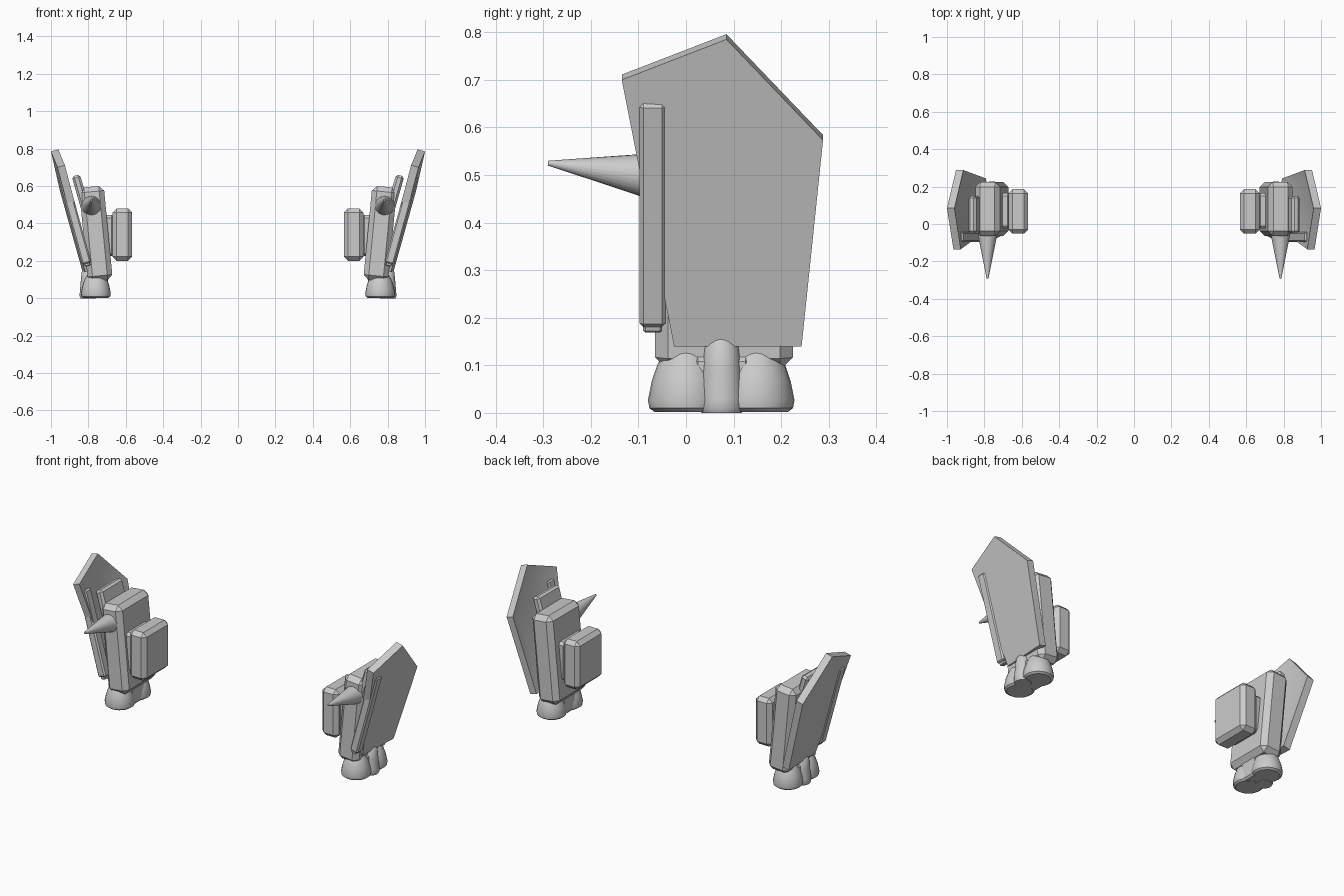
import bpy, bmesh
from math import radians
from mathutils import Matrix, Vector

if "Cube" in bpy.data.objects:
    bpy.data.objects.remove(bpy.data.objects["Cube"], do_unlink=True)

grey = bpy.data.materials.new("plain_grey")
grey.use_nodes = True
grey.diffuse_color = (0.6, 0.6, 0.6, 1)
grey.node_tree.nodes["Principled BSDF"].inputs["Base Color"].default_value = (0.6, 0.6, 0.6, 1)


def finish(name, bm):
    """Turn a left-hand part into an object mirrored to both sides."""
    bmesh.ops.recalc_face_normals(bm, faces=bm.faces)
    mesh = bpy.data.meshes.new(name)
    bm.to_mesh(mesh)
    bm.free()
    mesh.materials.append(grey)
    ob = bpy.data.objects.new(name, mesh)
    bpy.context.collection.objects.link(ob)
    ob.modifiers.new("Mirror", 'MIRROR').use_axis[0] = True
    bpy.ops.object.select_all(action='DESELECT')
    ob.select_set(True)
    bpy.context.view_layer.objects.active = ob
    bpy.ops.object.shade_smooth_by_angle(angle=radians(30))
    return ob


def box(name, centre, size, lean=0, bevel=0.02):
    """Chamfered box leaning outwards by an angle."""
    bm = bmesh.new()
    bmesh.ops.create_cube(bm, size=1)
    bmesh.ops.scale(bm, vec=size, verts=bm.verts)
    bmesh.ops.bevel(bm, geom=bm.edges[:], offset=bevel, segments=1, affect='EDGES')
    bm.transform(Matrix.Translation(centre) @ Matrix.Rotation(radians(lean), 4, 'Y'))
    return finish(name, bm)


def lathe(name, base, axis, profile, sides=24):
    """Round part from (radius, distance along axis) pairs."""
    bm = bmesh.new()
    turn = Vector(axis).to_track_quat('Z', 'Y').to_matrix().to_4x4()
    rings = []
    for radius, height in profile:
        ring = bmesh.ops.create_circle(bm, segments=sides, radius=radius)["verts"]
        bmesh.ops.translate(bm, vec=(0, 0, height), verts=ring)
        rings.append(ring)
    for a, b in zip(rings, rings[1:]):
        for i in range(sides):
            j = (i + 1) % sides
            bm.faces.new((a[i], a[j], b[j], b[i]))
    bm.faces.new(rings[0])
    bm.faces.new(rings[-1])
    bm.transform(Matrix.Translation(base) @ turn)
    return finish(name, bm)


# Leg body, inner pod and the block joining them
box("leg_body", (0.76, 0.08, 0.345), (0.133, 0.29, 0.505), 5.5, 0.027)
box("inner_pod", (0.618, 0.067, 0.34), (0.105, 0.238, 0.28), 0, 0.022)
box("pod_mount", (0.69, 0.07, 0.335), (0.06, 0.19, 0.22), 0, 0.015)

# Shield support plate and the strip along the shield's front edge
box("support_plate", (0.808, 0.05, 0.45), (0.045, 0.2, 0.43), 16, 0.012)
box("edge_strip", (0.873, -0.07, 0.42), (0.05, 0.055, 0.487), 15.4, 0.008)
box("strip_foot", (0.807, -0.07, 0.186), (0.032, 0.04, 0.03), 15.4, 0.005)

# Five-sided shield, leaning outwards, with a shallow recess inside
outline = [(0.085, 0.785), (-0.135, 0.70), (-0.025, 0.14), (0.243, 0.14), (0.288, 0.573)]
bm = bmesh.new()
outer = [bm.verts.new((1 + (y - 0.085) * 0.05 + (z - 0.785) * 0.275, y, z)) for y, z in outline]
inner = [bm.verts.new(v.co + Vector((-0.04, 0, 0.011))) for v in outer]
bm.faces.new(outer)
inside = bm.faces.new(inner[::-1])
for i in range(len(outer)):
    j = (i + 1) % len(outer)
    bm.faces.new((outer[i], inner[i], inner[j], outer[j]))
bmesh.ops.recalc_face_normals(bm, faces=bm.faces)
bmesh.ops.inset_region(bm, faces=[inside], thickness=0.05, depth=-0.01)
finish("shield", bm)

# Forward spike
lathe("spike", (0.783, -0.05, 0.495), (0, -0.24, 0.03), [(0.053, 0), (0.005, 0.242)])

# Foot made of three rounded, tapering lobes
toe = [(0.066, 0), (0.077, 0.008), (0.08, 0.025), (0.072, 0.065), (0.06, 0.1), (0.045, 0.125), (0.012, 0.143)]
side = [(0.042, 0), (0.047, 0.01), (0.046, 0.03), (0.041, 0.09), (0.036, 0.14), (0.022, 0.16), (0.006, 0.175)]
lathe("front_toe", (0.76, 0.0, 0.002), (0, 0, 1), toe)
lathe("back_toe", (0.76, 0.148, 0.002), (0, 0, 1), toe)
lathe("side_toe", (0.8, 0.075, 0), (0, 0, 1), side)
box("foot_core", (0.755, 0.075, 0.06), (0.12, 0.12, 0.115), 0, 0.01)
